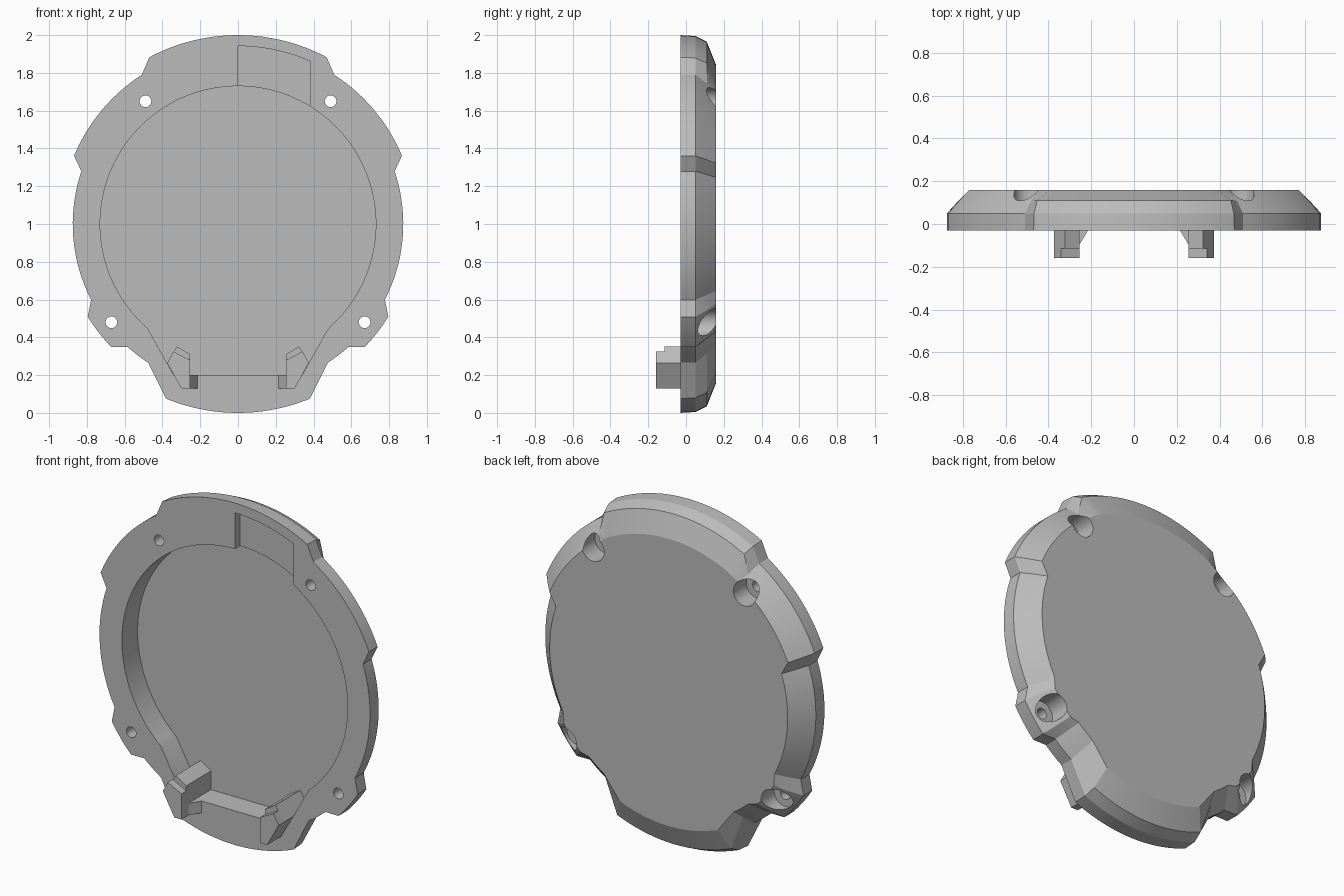
import bpy
import bmesh
from math import sin, cos, radians, pi

if "Cube" in bpy.data.objects:
    bpy.data.objects.remove(bpy.data.objects["Cube"], do_unlink=True)

grey = bpy.data.materials.new("plain_grey")
grey.use_nodes = True
COLOUR = (0.5, 0.5, 0.5, 1)
grey.diffuse_color = COLOUR
grey.node_tree.nodes["Principled BSDF"].inputs["Base Color"].default_value = COLOUR

CENTRE_Z = 1.0
FRONT, BACK = -0.03, 0.16


def polar(radius, degrees):
    """Point at an angle clockwise from the top, around the disc centre."""
    a = radians(degrees)
    return radius * sin(a), CENTRE_Z + radius * cos(a)


def arc(radius, start, end, step=2.5):
    n = max(1, round(abs(end - start) / step))
    return [polar(radius, start + (end - start) * i / n) for i in range(n + 1)]


def loft(name, loops):
    """Closed solid through a list of (y, [(x, z), ...]) loops."""
    bm = bmesh.new()
    rings = [[bm.verts.new((x, y, z)) for x, z in pts] for y, pts in loops]
    bm.faces.new(rings[0])
    bm.faces.new(rings[-1][::-1])
    n = len(rings[0])
    for a, b in zip(rings, rings[1:]):
        for i in range(n):
            j = (i + 1) % n
            bm.faces.new((a[i], a[j], b[j], b[i]))
    bmesh.ops.recalc_face_normals(bm, faces=bm.faces)
    mesh = bpy.data.meshes.new(name)
    bm.to_mesh(mesh)
    bm.free()
    obj = bpy.data.objects.new(name, mesh)
    obj.data.materials.append(grey)
    bpy.context.collection.objects.link(obj)
    return obj


def prism(name, pts, y0, y1):
    return loft(name, [(y0, pts), (y1, pts)])


def disc(name, x, z, radius, y0, y1, sides=32):
    pts = [(x + radius * cos(2 * pi * i / sides), z + radius * sin(2 * pi * i / sides))
           for i in range(sides)]
    return prism(name, pts, y0, y1)


def activate(obj):
    bpy.ops.object.select_all(action="DESELECT")
    obj.select_set(True)
    bpy.context.view_layer.objects.active = obj


def cut(body, cutter):
    cutter.hide_render = True
    mod = body.modifiers.new("cut", "BOOLEAN")
    mod.operation = "DIFFERENCE"
    mod.solver = "EXACT"
    mod.object = cutter
    activate(body)
    bpy.ops.object.modifier_apply(modifier=mod.name)
    bpy.data.objects.remove(cutter, do_unlink=True)


# Cover shell: rim sections as (start angle, end angle, radius at each depth)
DEPTHS = (FRONT, 0.05, 0.11, BACK)
RIM = (1.0, 0.995, 0.965, 0.84)
SHOULDER = (0.94, 0.94, 0.885, 0.835)
SIDE = (0.875, 0.875, 0.82, 0.77)
EAR = (0.935, 0.935, 0.87, 0.80)
SECTIONS = [(0, 28, RIM), (32.8, 67.4, SHOULDER), (71.4, 117.3, SIDE),
            (121.7, 134.1, EAR), (138, 147, SIDE), (157.6, 180, RIM)]


def outline(level):
    half = [p for s, e, radii in SECTIONS for p in arc(radii[level], s, e)]
    return half + [(-x, z) for x, z in half[-2:0:-1]]


cover = loft("cover_shell", [(y, outline(i)) for i, y in enumerate(DEPTHS)])

# Round cavity with a tapered foot, open to the front
cavity = arc(0.73, -139, 139) + [(0.34, 0.2), (-0.34, 0.2)]
cut(cover, prism("cavity_cutter", cavity, -0.2, 0.115))

# Shallow recess above the cavity
recess = arc(0.942, 0, 23.8) + [(0.38, 1.55), (0, 1.55)]
cut(cover, prism("recess_cutter", recess, -0.2, 0.02))

# Screw holes with counterbores from the back
for side in (-1, 1):
    for x, z in ((0.49, 1.65), (0.67, 0.48)):
        cut(cover, disc("hole_cutter", side * x, z, 0.031, -0.2, 0.3))
        cut(cover, disc("counterbore_cutter", side * x, z, 0.072, 0.04, 0.3))

# Pair of hooked clips, each with a stepped tip and a wedge rib
CLIP = [(0.30, 0.13), (0.375, 0.265), (0.323, 0.352), (0.255, 0.31), (0.255, 0.13)]
TIP = [(0.30, 0.13), (0.375, 0.265), (0.342, 0.325), (0.255, 0.28), (0.255, 0.13)]
for side, label in ((1, "left"), (-1, "right")):
    def flip(pts):
        return [(side * x, z) for x, z in pts]
    parts = [prism(label + "_clip", flip(CLIP), -0.115, 0.118),
             prism(label + "_clip_tip", flip(TIP), -0.16, -0.115)]
    edge = [(0.256, 0.13), (0.256, 0.2)]
    rib = [(-0.095, flip(edge + [(0.254, 0.2), (0.254, 0.13)])),
           (FRONT, flip(edge + [(0.215, 0.2), (0.215, 0.13)]))]
    parts.append(loft(label + "_clip_rib", rib))

activate(cover)
bpy.ops.object.shade_smooth_by_angle(angle=radians(20))
